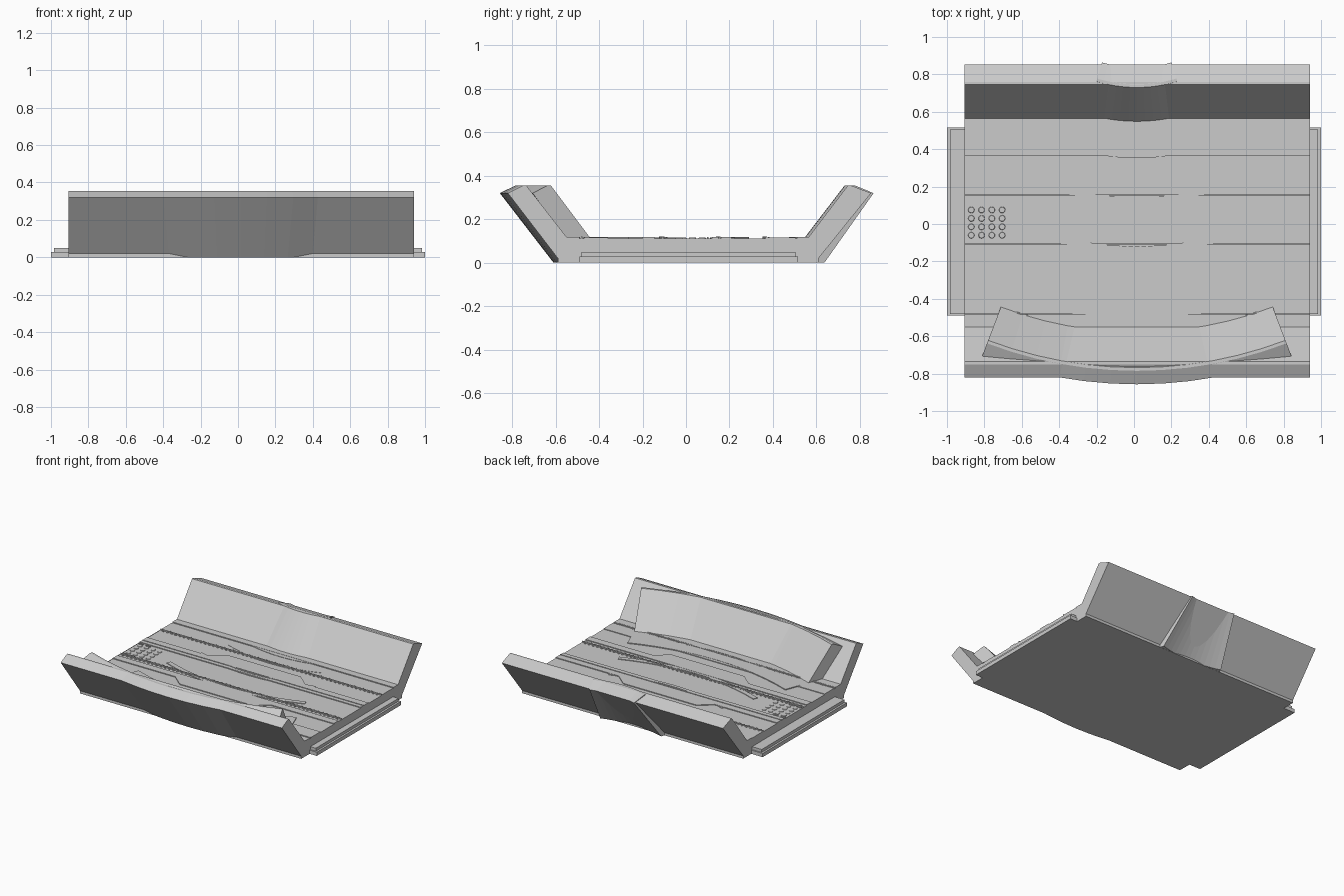
import bpy, bmesh, math

if "Cube" in bpy.data.objects:
    bpy.data.objects.remove(bpy.data.objects["Cube"])

X0, X1 = -0.905, 0.94          # ends of the straight trough
CX, CY = 0.015, 1.47           # centre the bent pieces turn around


def finish(name, bm):
    bmesh.ops.recalc_face_normals(bm, faces=bm.faces)
    me = bpy.data.meshes.new(name)
    bm.to_mesh(me)
    bm.free()
    ob = bpy.data.objects.new(name, me)
    bpy.context.collection.objects.link(ob)
    return ob


def loft(name, rings):
    """Join equal-length rings of points into a capped solid."""
    bm = bmesh.new()
    vr = [[bm.verts.new(p) for p in r] for r in rings]
    n = len(vr[0])
    for a, b in zip(vr, vr[1:]):
        for i in range(n):
            j = (i + 1) % n
            bm.faces.new((a[i], a[j], b[j], b[i]))
    bm.faces.new(vr[0])
    bm.faces.new(vr[-1])
    return finish(name, bm)


def straight(name, prof, x0=X0, x1=X1):
    return loft(name, [[(x, y, z) for y, z in prof] for x in (x0, x1)])


def bent(name, prof, deg=20.8, steps=12):
    rings = []
    for k in range(steps + 1):
        a = math.radians(-deg + 2 * deg * k / steps)
        rings.append([(CX + (CY - y) * math.sin(a), CY - (CY - y) * math.cos(a), z)
                      for y, z in prof])
    return loft(name, rings)


def rect(y0, y1, z0, z1):
    return [(y0, z0), (y1, z0), (y1, z1), (y0, z1)]


def blocks(name, items):
    """Many small boxes in one mesh: (x, y, z, sx, sy, sz)."""
    bm = bmesh.new()
    for x, y, z, sx, sy, sz in items:
        vs = bmesh.ops.create_cube(bm, size=1)["verts"]
        bmesh.ops.scale(bm, vec=(sx, sy, sz), verts=vs)
        bmesh.ops.translate(bm, vec=(x, y, z), verts=vs)
    return finish(name, bm)


# Straight trough: floor with two sloping walls
straight("trough", [
    (-0.59, 0), (-0.59, 0.02), (-0.82, 0.32), (-0.75, 0.355), (-0.735, 0.355),
    (-0.545, 0.112), (0.56, 0.112), (0.745, 0.355), (0.76, 0.355),
    (0.852, 0.32), (0.61, 0.02), (0.61, 0)])

# Bent walls crossing the straight ones
bent("bent_front_wall", [
    (-0.61, 0), (-0.857, 0.32), (-0.785, 0.3555), (-0.768, 0.3555),
    (-0.573, 0.112), (-0.52, 0.112), (-0.52, 0)])
bent("bent_back_wall", [
    (0.50, 0.001), (0.50, 0.112), (0.545, 0.114), (0.73, 0.3555), (0.746, 0.3555),
    (0.836, 0.32), (0.60, 0.001)], deg=17)

# Stepped ledges at both ends
straight("end_ledge_lower", rect(-0.49, 0.515, 0, 0.028), -1, 1)
straight("end_ledge_upper", rect(-0.48, 0.505, 0.02, 0.05), -0.985, 0.985)

# Raised straight floor bands
for i, (a, b, z) in enumerate([(-0.55, -0.49, 0.118), (-0.47, -0.36, 0.117),
                               (-0.20, -0.145, 0.118), (0.12, 0.15, 0.118),
                               (0.16, 0.21, 0.118), (0.37, 0.505, 0.115),
                               (0.51, 0.563, 0.119)]):
    straight(f"floor_band_{i}", rect(a, b, 0.10, z))

# Bent floor bands, slightly different height so their edges read
for i, (a, b, z) in enumerate([(-0.505, -0.385, 0.1185), (-0.155, -0.12, 0.1165),
                               (0.11, 0.14, 0.1165), (0.355, 0.365, 0.117),
                               (0.475, 0.52, 0.1175)]):
    bent(f"bent_floor_band_{i}", rect(a, b, 0.10, z))

# Thin rails, straight and bent
for i, y in enumerate((-0.48, -0.107, 0.155, 0.37)):
    straight(f"rail_{i}", rect(y - 0.003, y + 0.003, 0.10, 0.121))
    bent(f"bent_rail_{i}", rect(y - 0.018, y - 0.012, 0.10, 0.1205), deg=9)

# Tapered islands either side of the middle
for name, y0, y1 in (("back_island", 0.205, 0.29), ("front_island", -0.195, -0.28)):
    pts = [(-0.39, y0), (-0.29, y1), (0.32, y1), (0.42, y0)]
    loft(name, [[(x, y, z) for x, y in pts] for z in (0.10, 0.118)])

# Small studs along the rails
blocks("rail_studs", [(X0 + 0.03 + k * 0.035, y + s * 0.012, 0.113, 0.012, 0.007, 0.009)
                      for y in (-0.48, -0.107, 0.155, 0.37) for s in (-1, 1)
                      for k in range(52)])

# Short dashes near the left end
blocks("end_dashes", [(x, y, 0.114, 0.04, 0.008, 0.008)
                      for y in (0.1, -0.09) for x in (-0.88, -0.82)])

# Low round pads near the left end
bm = bmesh.new()
for i in range(4):
    for j in range(4):
        vs = bmesh.ops.create_cone(bm, cap_ends=True, segments=12, radius1=0.018,
                                   radius2=0.015, depth=0.006)["verts"]
        bmesh.ops.translate(bm, verts=vs, vec=(-0.87 + 0.055 * i,
                                               -0.06 + 0.045 * j, 0.113))
finish("round_pads", bm)
